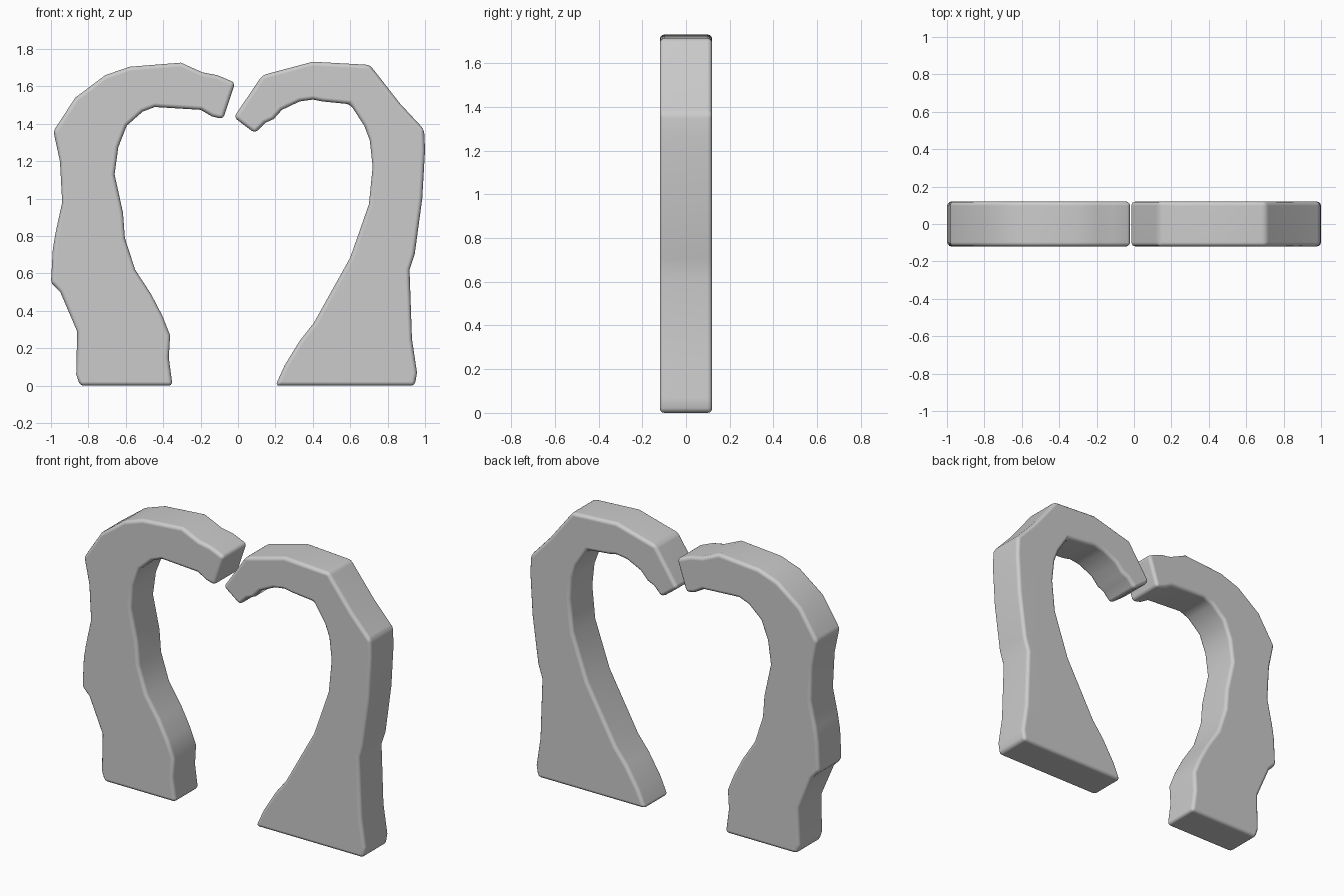
import bpy
import bmesh

if "Cube" in bpy.data.objects:
    bpy.data.objects.remove(bpy.data.objects["Cube"])

HALF_DEPTH = 0.12

# Front outlines (x, z), going up the outer side and down the inner side
LEFT = [(-.845, 0), (-.865, .06), (-.86, .29), (-.95, .50), (-1.0, .55),
        (-.99, .73), (-.975, .82), (-.94, .98), (-.952, 1.20), (-.987, 1.36),
        (-.87, 1.54), (-.71, 1.66), (-.58, 1.705), (-.305, 1.727),
        (-.19, 1.675), (-.11, 1.66), (-.015, 1.62), (-.08, 1.425),
        (-.14, 1.44), (-.20, 1.475), (-.445, 1.49), (-.51, 1.465),
        (-.595, 1.39), (-.64, 1.275), (-.66, 1.13), (-.615, .925),
        (-.605, .79), (-.55, .62), (-.465, .49), (-.405, .375),
        (-.363, .27), (-.37, .15), (-.35, 0)]

RIGHT = [(.20, 0), (.25, .11), (.33, .24), (.405, .335), (.60, .685),
         (.70, .97), (.72, 1.17), (.705, 1.31), (.675, 1.39), (.60, 1.505),
         (.45, 1.52), (.40, 1.53), (.33, 1.52), (.235, 1.475), (.19, 1.425),
         (.145, 1.405), (.09, 1.35), (-.022, 1.435), (.13, 1.66),
         (.40, 1.732), (.705, 1.715), (.865, 1.51), (.995, 1.37), (1.0, 1.26),
         (.985, 1.0), (.945, .705), (.917, .62), (.93, .25), (.957, .07),
         (.945, 0)]


def rock_slab(name, outline):
    """Extrude an outline along y and round its rims."""
    bm = bmesh.new()
    face = bm.faces.new([bm.verts.new((x, -HALF_DEPTH, z)) for x, z in outline])
    ext = bmesh.ops.extrude_face_region(bm, geom=[face], use_keep_orig=True)
    verts = [g for g in ext["geom"] if isinstance(g, bmesh.types.BMVert)]
    bmesh.ops.translate(bm, verts=verts, vec=(0, 2 * HALF_DEPTH, 0))
    bmesh.ops.recalc_face_normals(bm, faces=bm.faces)
    mesh = bpy.data.meshes.new(name)
    bm.to_mesh(mesh)
    bm.free()
    ob = bpy.data.objects.new(name, mesh)
    bpy.context.collection.objects.link(ob)
    # Soft worn edges
    bev = ob.modifiers.new("rounding", 'BEVEL')
    bev.width = 0.022
    bev.segments = 3
    bev.limit_method = 'ANGLE'
    bev.angle_limit = 0.7
    for p in mesh.polygons:
        p.use_smooth = True
    wn = ob.modifiers.new("normals", 'WEIGHTED_NORMAL')
    wn.keep_sharp = True
    return ob


# Two halves of the broken stone arch
rock_slab("left_arch_half", LEFT)
rock_slab("right_arch_half", RIGHT)
